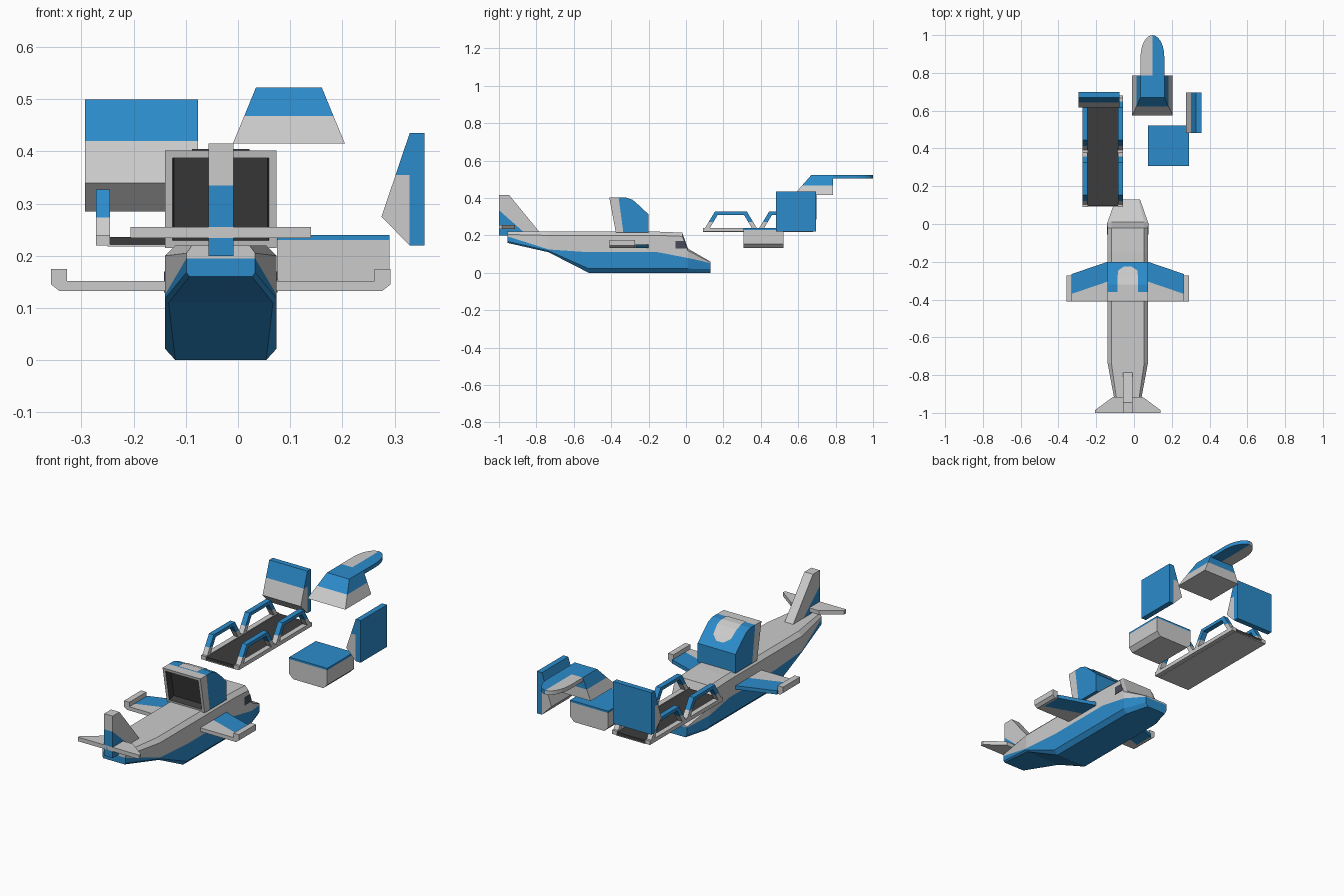
import bpy, bmesh, math

if "Cube" in bpy.data.objects:
    bpy.data.objects.remove(bpy.data.objects["Cube"])


def material(name, rgb):
    m = bpy.data.materials.new(name)
    m.diffuse_color = (*rgb, 1)
    m.use_nodes = True
    m.node_tree.nodes["Principled BSDF"].inputs["Base Color"].default_value = m.diffuse_color
    return m


BLUE = material("blue", (0.025, 0.26, 0.6))
DARK = material("dark", (0.045, 0.045, 0.045))
GLASS = material("glass", (0.06, 0.07, 0.1))
CX = -0.033  # centre line of the aircraft


def finish(name, bm, mat=None):
    bmesh.ops.recalc_face_normals(bm, faces=bm.faces)
    me = bpy.data.meshes.new(name)
    bm.to_mesh(me)
    bm.free()
    if mat:
        me.materials.append(mat)
    ob = bpy.data.objects.new(name, me)
    bpy.context.collection.objects.link(ob)
    return ob


def loft(name, rings, mat=None):
    """Skin a list of equal-length closed rings and cap both ends."""
    bm = bmesh.new()
    vs = [[bm.verts.new(p) for p in r] for r in rings]
    n = len(rings[0])
    for a, b in zip(vs, vs[1:]):
        for i in range(n):
            j = (i + 1) % n
            bm.faces.new((a[i], a[j], b[j], b[i]))
    bm.faces.new(vs[0])
    bm.faces.new(vs[-1])
    return finish(name, bm, mat)


def prism(name, pts, axis, a, b, mat=None):
    """Extrude a 2D profile along x (y,z points), y (x,z) or z (x,y)."""
    put = {"x": lambda p, t: (t, *p), "y": lambda p, t: (p[0], t, p[1]),
           "z": lambda p, t: (*p, t)}[axis]
    return loft(name, [[put(p, t) for p in pts] for t in (a, b)], mat)


def box(name, x, y, z, mat=None):
    return prism(name, [(x[0], y[0]), (x[1], y[0]), (x[1], y[1]), (x[0], y[1])], "z", *z, mat)


# Fuselage stations: y, then (half width, z) for roof, shoulder, belt, chine, keel
stations = [
    (-0.955, (.055, .22), (.066, .205), (.066, .195), (.066, .168), (.06, .16)),
    (-0.735, (.087, .22), (.107, .20), (.107, .125), (.107, .118), (.1, .11)),
    (-0.52, (.087, .22), (.107, .20), (.107, .11), (.107, .022), (.087, 0)),
    (-0.15, (.087, .22), (.107, .20), (.107, .11), (.107, .022), (.087, 0)),
    (-0.02, (.087, .215), (.107, .195), (.107, .085), (.107, .022), (.087, 0)),
    (0.01, (.087, .13), (.107, .118), (.107, .08), (.107, .022), (.087, 0)),
    (0.13, (.055, .06), (.065, .057), (.065, .052), (.065, .02), (.055, 0)),
]


def hull(name, lo, hi, mat=None):
    rings = []
    for s in stations:
        sec = s[lo:hi]
        rings.append([(CX + w, s[0], z) for w, z in sec] +
                     [(CX - w, s[0], z) for w, z in reversed(sec)])
    loft(name, rings, mat)


hull("fuselage_upper", 1, 4)
hull("fuselage_lower", 3, 6, BLUE)

# Cockpit side windows
for s, side in ((1, "right"), (-1, "left")):
    prism("cockpit_window_" + side,
          [(-.055, .17), (-.01, .17), (.004, .13), (-.055, .13)], "x",
          CX + s * .095, CX + s * .109, GLASS)

# Wings with blue leading panels and raised tips
for s, side in ((1, "right"), (-1, "left")):
    def m(pts):
        return [(CX + s * x, t) for x, t in pts]
    prism("wing_front_" + side, m([(.09, -.2), (.107, -.2), (.297, -.265), (.297, -.37), (.107, -.305), (.09, -.305)]),
          "z", .133, .152, BLUE)
    prism("wing_rear_" + side, m([(.09, -.305), (.107, -.305), (.297, -.37), (.297, -.41), (.09, -.41)]),
          "z", .133, .152)
    prism("wing_tip_" + side, m([(.325, .175), (.325, .145), (.31, .133), (.295, .133), (.295, .175)]),
          "y", -.41, -.272)
    prism("tailplane_" + side, m([(0, -.915), (.078, -.915), (.173, -.985), (.173, -1), (0, -1)]),
          "z", .234, .255)

# Tail fin
prism("tail_fin_upper", [(-1, .415), (-.945, .415), (-.785, .22), (-.87, .22), (-1, .335)],
      "x", CX - .024, CX + .024)
prism("tail_fin_base", [(-1, .335), (-.87, .22), (-.87, .2), (-1, .2)],
      "x", CX - .024, CX + .024, BLUE)

# Engine scoop: grey frame with a recessed intake, blue cowling behind
frame = prism("scoop_frame", [(-.41, .402), (-.36, .402), (-.335, .215), (-.375, .215)],
              "x", CX - .107, CX + .107)
bm = bmesh.new()
bm.from_mesh(frame.data)
bm.faces.ensure_lookup_table()
front = min(bm.faces, key=lambda f: f.normal.y)
frame.data.materials.append(None)
frame.data.materials.append(DARK)
bmesh.ops.inset_region(bm, faces=[front], thickness=.021)
wall = bmesh.ops.inset_region(bm, faces=[front], thickness=.004, depth=-.035)["faces"]
for f in [front] + wall:
    f.material_index = 1
bm.to_mesh(frame.data)
bm.free()
curve = [(-.36, .402), (-.32, .402), (-.285, .39), (-.245, .355), (-.2, .312)]
prism("scoop_cowling", curve + [(-.2, .215), (-.335, .215)], "x", CX - .107, CX + .107, BLUE)

# Grey arrow panel following the cowling
bm = bmesh.new()
rows = [[bm.verts.new((CX + d * w, y, z + .003)) for d in (-1, 1)]
        for (y, z), w in zip(curve[:4] + [(-.225, .336)], (.055, .055, .055, .05, .02))]
for a, b in zip(rows, rows[1:]):
    bm.faces.new((a[0], a[1], b[1], b[0]))
finish("cowling_panel", bm)

# Open frame: dark floor, side rails and two hoops per side
box("cage_floor", (-.247, -.083), (.095, .68), (.22, .236), DARK)
box("cage_floor_underside", (-.25, -.08), (.092, .68), (.218, .222))


def arch(c, zs, half, t):
    """One hoop leg slice: outer edge minus inner edge between two heights."""
    return [(c + d * (half - (z - .22) * .6 - k), z) for d, k, z in zs]


for x0, x1, side in ((-.272, -.245, "left"), (-.085, -.058, "right")):
    box("cage_rail_" + side, (x0, x1), (.09, .68), (.22, .24))
    for c, tag in ((.24, "_near"), (.53, "_far")):
        for d in (-1, 1):
            leg = [(c + d * (.15 - (z - .22) * .6 - k), z)
                   for z, k in ((.22, 0), (.273, 0), (.273, .026), (.22, .026))]
            prism("hoop_leg_" + side + tag, leg, "x", x0, x1)
            upper = [(c + d * (.15 - (z - .22) * .6 - k), z)
                     for z, k in ((.273, 0), (.327, 0), (.31, .026), (.273, .026))]
            prism("hoop_shoulder_" + side + tag, upper, "x", x0, x1, BLUE)
        prism("hoop_bar_" + side + tag,
              [(c - .086, .327), (c + .086, .327), (c + .07, .31), (c - .07, .31)], "x", x0, x1, BLUE)

# Two wedge panels: u runs along the wedge depth, blue plate + grey nose
def wedge(name, u, z, axis, a, b):
    prism(name + "_plate", [(u + .054, z), (u + .082, z), (u + .082, z + .215), (u + .054, z + .215)],
          axis, a, b, BLUE)
    prism(name + "_nose", [(u + .054, z), (u, z + .055), (u + .027, z + .135), (u + .054, z + .135)], axis, a, b)
    prism(name + "_top", [(u + .054, z + .135), (u + .027, z + .135), (u + .054, z + .215)], axis, a, b, BLUE)


wedge("side_panel", .275, .22, "y", .482, .695)
wedge("rear_panel", .617, .285, "x", -.293, -.077)

# Chamfered block with a blue top
prism("block_body", [(.075, .23), (.29, .23), (.29, .155), (.268, .133), (.097, .133), (.075, .155)],
      "y", .307, .522)
box("block_top", (.075, .29), (.307, .522), (.23, .24), BLUE)

# Tapered nozzle base with a rounded tongue
NX = .0975


def rect(h, y, z):
    return [(NX - h, y, z), (NX + h, y, z), (NX + h, .785, z), (NX - h, .785, z)]


loft("tongue_base", [rect(.1075, .575, .415), rect(.0855, .622, .468)])
loft("tongue_shoulder", [rect(.0855, .622, .468), rect(.063, .67, .523)], BLUE)
for s, side, mat in ((1, "right", BLUE), (-1, "left", None)):
    tip = [(NX + s * .063 * math.cos(t), .885 + .115 * math.sin(t))
           for t in [i * math.pi / 12 for i in range(7)]]
    prism("tongue_" + side, [(NX, .785), (NX + s * .063, .785)] + tip, "z", .503, .523, mat)
